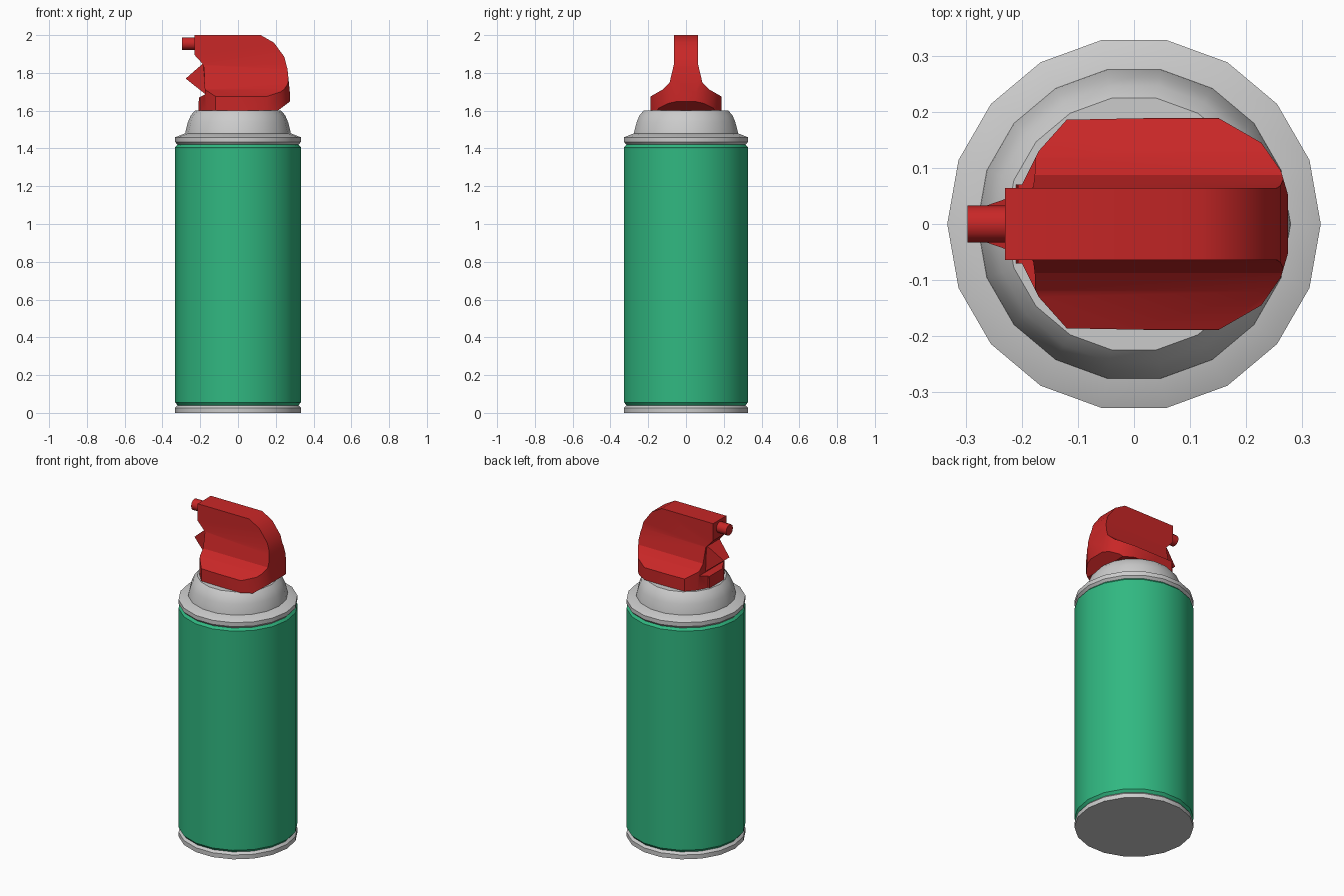
import bpy, bmesh, math
from mathutils import Vector

if "Cube" in bpy.data.objects:
    bpy.data.objects.remove(bpy.data.objects["Cube"])


def material(name, color):
    m = bpy.data.materials.new(name)
    m.diffuse_color = color
    m.use_nodes = True
    m.node_tree.nodes["Principled BSDF"].inputs["Base Color"].default_value = m.diffuse_color
    return m


GREEN = material("green_paint", (0.03, 0.48, 0.22, 1))
RED = material("red_plastic", (0.58, 0.02, 0.02, 1))


def finish(name, bm, mat=None):
    bmesh.ops.recalc_face_normals(bm, faces=bm.faces)
    me = bpy.data.meshes.new(name)
    bm.to_mesh(me)
    bm.free()
    ob = bpy.data.objects.new(name, me)
    bpy.context.collection.objects.link(ob)
    if mat:
        me.materials.append(mat)
    return ob


def smooth(ob, angle=30):
    bpy.ops.object.select_all(action='DESELECT')
    ob.select_set(True)
    bpy.context.view_layer.objects.active = ob
    bpy.ops.object.shade_smooth_by_angle(angle=math.radians(angle))


def lathe(name, profile, mat=None, sides=18):
    """Capped solid of revolution from (radius, z) points."""
    bm = bmesh.new()
    rings = [[bm.verts.new((r * math.cos(math.tau * i / sides),
                            r * math.sin(math.tau * i / sides), z))
              for i in range(sides)] for r, z in profile]
    for a, b in zip(rings, rings[1:]):
        for i in range(sides):
            j = (i + 1) % sides
            bm.faces.new((a[i], a[j], b[j], b[i]))
    bm.faces.new(rings[0])
    bm.faces.new(rings[-1])
    ob = finish(name, bm, mat)
    smooth(ob)
    return ob


def prism(name, points, to_3d, lo, hi):
    """Extrude a 2D outline from lo to hi; to_3d maps (u, v, depth) to a point."""
    bm = bmesh.new()
    face = bm.faces.new([bm.verts.new(to_3d(u, v, lo)) for u, v in points])
    ext = bmesh.ops.extrude_face_region(bm, geom=[face])["geom"]
    move = Vector(to_3d(0, 0, hi)) - Vector(to_3d(0, 0, lo))
    bmesh.ops.translate(bm, vec=move,
                        verts=[g for g in ext if isinstance(g, bmesh.types.BMVert)])
    return finish(name, bm)


def mirrored(half):
    return half + [(-u, v) for u, v in reversed(half)]


# Can: bottom rim, painted body, top rim and dome
lathe("bottom_rim", [(0.333, 0), (0.333, 0.027), (0.32, 0.04)])
lathe("can_body", [(0.32, 0.04), (0.333, 0.056), (0.333, 1.406), (0.32, 1.42)], GREEN)
lathe("top_rim", [(0.32, 1.42), (0.333, 1.434), (0.333, 1.459), (0.28, 1.48)])
lathe("can_dome", [(0.28, 1.475), (0.278, 1.49), (0.265, 1.54), (0.25, 1.575), (0.228, 1.6)])

# Spray cap: side outline intersected with front outline and footprint
side = [(-0.23, 2.0), (0.12, 2.0), (0.19, 1.96), (0.245, 1.885), (0.262, 1.82),
        (0.275, 1.69), (0.275, 1.648), (0.21, 1.6), (-0.21, 1.6), (-0.207, 1.67),
        (-0.175, 1.685), (-0.18, 1.84), (-0.23, 1.895)]
cap = prism("spray_cap", side, lambda u, v, d: (u, d, v), -0.3, 0.3)

flare = mirrored([(0.064, 2.1), (0.064, 1.845), (0.087, 1.748), (0.12, 1.714),
                  (0.188, 1.675), (0.19, 1.5)])
foot = [(-0.26, 0.07), (-0.2, 0.07), (-0.17, 0.13), (-0.12, 0.186),
        (0.147, 0.191), (0.227, 0.145), (0.262, 0.095), (0.29, 0.0)]
foot += [(u, -v) for u, v in reversed(foot[:-1])]
cutters = [prism("flare_cutter", flare, lambda u, v, d: (d, u, v), -0.5, 0.5),
           prism("footprint_cutter", foot, lambda u, v, d: (u, v, d), 1.4, 2.2)]
bpy.context.view_layer.objects.active = cap
for c in cutters:
    c.hide_render = True
    mod = cap.modifiers.new("trim", 'BOOLEAN')
    mod.operation = 'INTERSECT'
    mod.solver = 'EXACT'
    mod.object = c
    bpy.ops.object.modifier_apply(modifier=mod.name)
    bpy.data.objects.remove(c)
cap.data.materials.clear()
cap.data.materials.append(RED)
smooth(cap)

# Trigger: pointed wedge below the nozzle
bm = bmesh.new()
for x, w, z in [(-0.277, 0.028, 1.77), (-0.185, 0.06, 1.85),
                (-0.17, 0.06, 1.685), (-0.15, 0.05, 1.8)]:
    for s in (-1, 1):
        bm.verts.new((x, s * w, z))
bmesh.ops.convex_hull(bm, input=bm.verts)
finish("trigger", bm, RED)

# Nozzle tube
bpy.ops.mesh.primitive_cylinder_add(vertices=12, radius=0.033, depth=0.1,
                                    location=(-0.247, 0, 1.955),
                                    rotation=(0, math.pi / 2, 0))
tube = bpy.context.object
tube.name = "nozzle_tube"
tube.data.materials.append(RED)
smooth(tube, 35)
